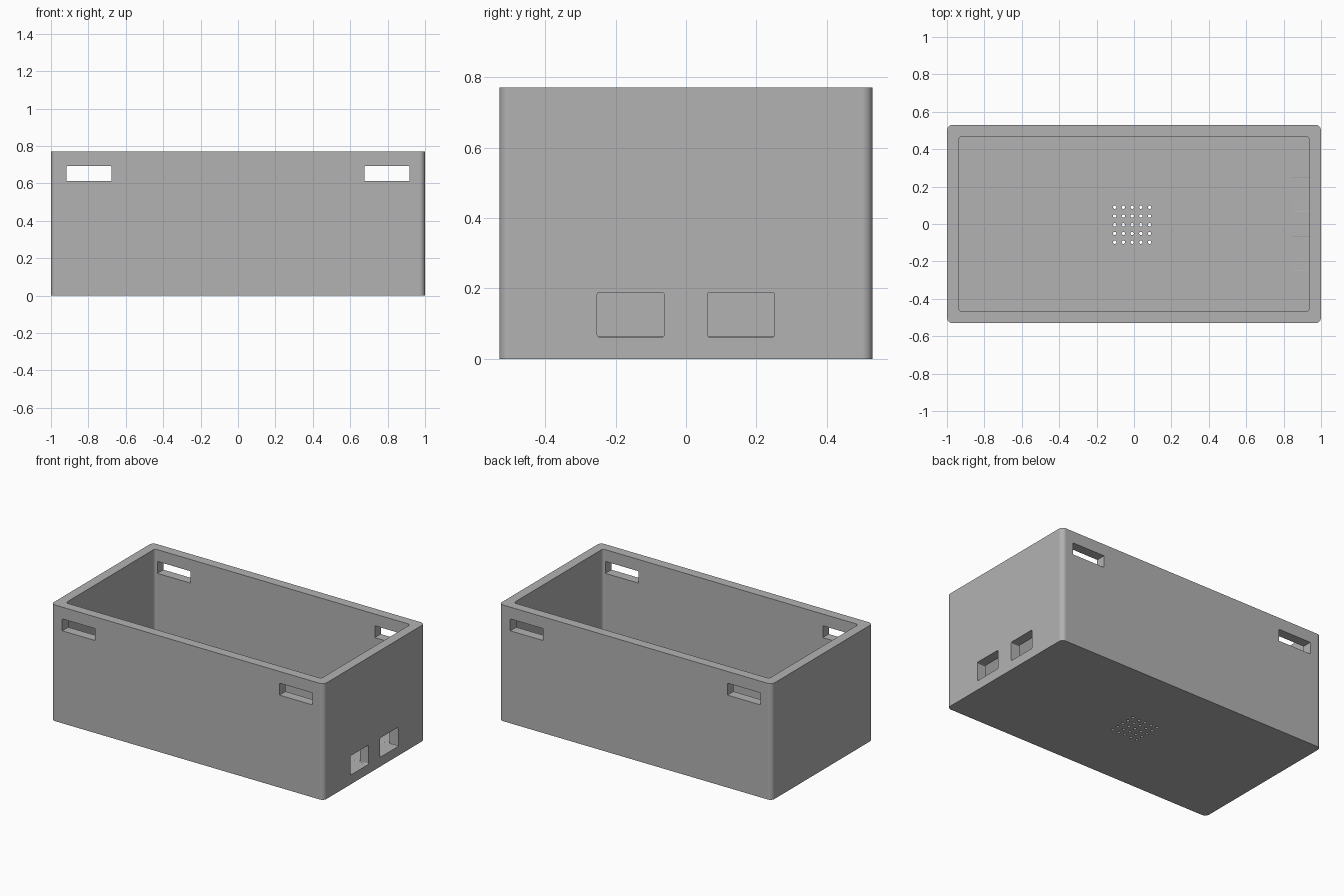
import bpy, bmesh, math
from mathutils import Matrix

old = bpy.data.objects.get("Cube")
if old:
    bpy.data.objects.remove(old, do_unlink=True)

LENGTH, DEPTH, HEIGHT, WALL = 2.0, 1.06, 0.77, 0.063

grey = bpy.data.materials.new("Plain grey")
grey.use_nodes = True
colour = (0.45, 0.45, 0.45, 1)
grey.diffuse_color = colour
grey.node_tree.nodes["Principled BSDF"].inputs["Base Color"].default_value = colour


def add_block(bm, low, high, radius=0, axis=2, segments=8):
    """Block between two corners, with the edges along one axis rounded."""
    part = bmesh.new()
    size = [h - l for l, h in zip(low, high)]
    mid = [(h + l) / 2 for l, h in zip(low, high)]
    bmesh.ops.create_cube(part, size=1, matrix=Matrix.Translation(mid) @ Matrix.Diagonal((*size, 1)))
    if radius:
        edges = [e for e in part.edges
                 if abs(e.verts[0].co[axis] - e.verts[1].co[axis]) > size[axis] / 2]
        bmesh.ops.bevel(part, geom=edges, offset=radius, segments=segments,
                        profile=0.5, affect='EDGES')
    mesh = bpy.data.meshes.new("part")
    part.to_mesh(mesh)
    part.free()
    bm.from_mesh(mesh)
    bpy.data.meshes.remove(mesh)


def make_object(name, bm):
    mesh = bpy.data.meshes.new(name)
    bm.to_mesh(mesh)
    bm.free()
    mesh.materials.append(grey)
    obj = bpy.data.objects.new(name, mesh)
    bpy.context.collection.objects.link(obj)
    return obj


def cut(obj, cutter):
    mod = obj.modifiers.new("cut", 'BOOLEAN')
    mod.operation, mod.solver, mod.object = 'DIFFERENCE', 'EXACT', cutter
    bpy.ops.object.select_all(action='DESELECT')
    bpy.context.view_layer.objects.active = obj
    obj.select_set(True)
    bpy.ops.object.modifier_apply(modifier=mod.name)
    bpy.data.objects.remove(cutter, do_unlink=True)


# Outer shell with rounded upright corners
hx, hy = LENGTH / 2, DEPTH / 2
bm = bmesh.new()
add_block(bm, (-hx, -hy, 0), (hx, hy, HEIGHT), 0.03)
box = make_object("enclosure_box", bm)

# Open cavity
bm = bmesh.new()
ix, iy = hx - WALL, hy - WALL
add_block(bm, (-ix, -iy, WALL), (ix, iy, HEIGHT + 0.2), 0.018)
cut(box, make_object("cavity_cutter", bm))

bm = bmesh.new()
# Strap slots through the front and back walls
for x in (-0.797, 0.797):
    add_block(bm, (x - 0.121, -0.7, 0.613), (x + 0.121, 0.7, 0.692), 0.003, 1, 2)
# Two ports in the +x wall, level with the floor
for y in (-0.157, 0.156):
    add_block(bm, (0.85, y - 0.095, WALL - 0.001), (1.1, y + 0.095, 0.189), 0.006, 0, 3)
# Grid of vent holes in the floor
for i in range(5):
    for j in range(5):
        place = Matrix.Translation(((i - 2) * 0.0467 - 0.01, (j - 2) * 0.0467 - 0.004, 0))
        bmesh.ops.create_cone(bm, cap_ends=True, segments=20, radius1=0.009,
                              radius2=0.009, depth=0.3, matrix=place)
cut(box, make_object("opening_cutter", bm))

bpy.ops.object.shade_smooth_by_angle(angle=math.radians(30))
box.modifiers.new("even_shading", 'WEIGHTED_NORMAL').keep_sharp = True
